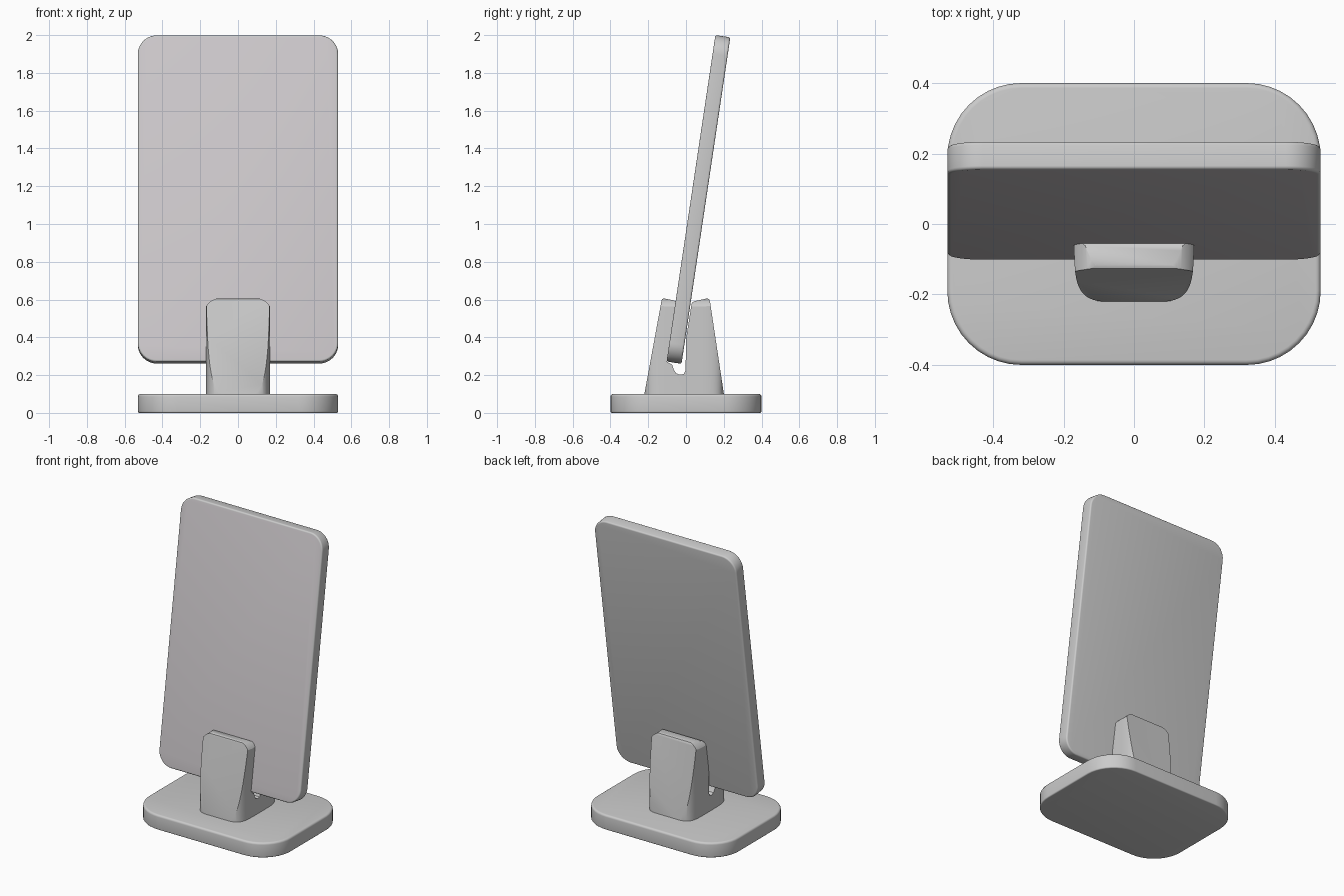
import bpy, bmesh, math

if "Cube" in bpy.data.objects:
    bpy.data.objects.remove(bpy.data.objects["Cube"])


def material(name, rgb):
    m = bpy.data.materials.new(name)
    m.diffuse_color = (*rgb, 1.0)
    m.use_nodes = True
    m.node_tree.nodes["Principled BSDF"].inputs["Base Color"].default_value = m.diffuse_color
    return m


GREY = material("light grey", (0.60, 0.60, 0.60))
SCREEN = material("screen grey", (0.62, 0.59, 0.61))


def finish(name, bm, mats):
    bmesh.ops.recalc_face_normals(bm, faces=bm.faces)
    me = bpy.data.meshes.new(name)
    bm.to_mesh(me)
    bm.free()
    ob = bpy.data.objects.new(name, me)
    bpy.context.collection.objects.link(ob)
    for m in mats:
        me.materials.append(m)
    return ob


def smooth(ob, angle):
    bpy.ops.object.select_all(action='DESELECT')
    ob.select_set(True)
    bpy.context.view_layer.objects.active = ob
    bpy.ops.object.shade_smooth_by_angle(angle=math.radians(angle))


def rounded_rect(hw, hh, r, n=10):
    pts = []
    for q, (sx, sy) in enumerate([(1, 1), (-1, 1), (-1, -1), (1, -1)]):
        for i in range(n + 1):
            a = math.pi / 2 * (q + i / n)
            pts.append((sx * (hw - r) + r * math.cos(a), sy * (hh - r) + r * math.sin(a)))
    return pts


def slab(name, hw, hh, r, z0, z1, bevel_low, bevel_high, mats):
    """Rounded plate with softened rims; a second material goes on the top cap."""
    steps = [i * math.pi / 8 for i in range(5)]
    levels = [(bevel_low * (1 - math.sin(a)), z0 + bevel_low * (1 - math.cos(a))) for a in steps]
    levels += [(bevel_high * (1 - math.sin(a)), z1 - bevel_high * (1 - math.cos(a)))
               for a in reversed(steps)]
    bm = bmesh.new()
    rings = [[bm.verts.new((x, y, z)) for x, y in rounded_rect(hw - d, hh - d, r - d)]
             for d, z in levels]
    n = len(rings[0])
    for a, b in zip(rings, rings[1:]):
        for i in range(n):
            j = (i + 1) % n
            bm.faces.new((a[i], a[j], b[j], b[i]))
    bm.faces.new(rings[0])
    cap = bm.faces.new(rings[-1])
    cap.material_index = len(mats) - 1
    return finish(name, bm, mats)


def prism(name, pts, place, lo, hi):
    """Extrude a 2D outline; place(u, v, w) maps it into space."""
    bm = bmesh.new()
    a = [bm.verts.new(place(u, v, lo)) for u, v in pts]
    b = [bm.verts.new(place(u, v, hi)) for u, v in pts]
    n = len(pts)
    for i in range(n):
        j = (i + 1) % n
        bm.faces.new((a[i], a[j], b[j], b[i]))
    bm.faces.new(a)
    bm.faces.new(b)
    return finish(name, bm, [GREY])


# Base plate
base = slab("base", 0.53, 0.40, 0.21, 0.0, 0.10, 0.008, 0.014, [GREY])
smooth(base, 35)

# Leaning panel with a screen face
panel = slab("panel", 0.53, 0.8737, 0.10, -0.04, 0.04, 0.010, 0.010, [GREY, SCREEN])
panel.location = (0, 0.066, 1.13)
panel.rotation_euler = (math.radians(90 - 8.5), 0, 0)
smooth(panel, 35)

# Holder: side profile with a slot for the panel
profile = [(-0.222, 0.09), (-0.130, 0.592), (-0.127, 0.602), (-0.118, 0.606),
           (-0.062, 0.595), (-0.053, 0.588), (-0.100, 0.270),
           (-0.073, 0.255), (-0.065, 0.230), (-0.052, 0.210), (-0.032, 0.202),
           (-0.012, 0.206), (-0.002, 0.225), (0.0, 0.390),
           (0.030, 0.580), (0.040, 0.590), (0.112, 0.606), (0.122, 0.602),
           (0.127, 0.590), (0.202, 0.09)]
holder = prism("holder", profile, lambda u, v, w: (w, u, v), -0.2, 0.2)

# Cutters: rounded footprint (gives the arched feet) and rounded top corners
foot = []
for i in range(64):
    c, s = math.cos(2 * math.pi * i / 64), math.sin(2 * math.pi * i / 64)
    ry = 0.203 if s > 0 else 0.222
    foot.append((0.17 * math.copysign(abs(c) ** 0.4, c), ry * math.copysign(abs(s) ** 0.4, s)))
cutters = [
    prism("footprint_cutter", foot, lambda u, v, w: (u, v, w), 0.0, 0.8),
    prism("corner_cutter", [(x, z + 0.307) for x, z in rounded_rect(0.18, 0.30, 0.085)],
          lambda u, v, w: (u, w, v), -0.4, 0.4),
]
bpy.ops.object.select_all(action='DESELECT')
bpy.context.view_layer.objects.active = holder
holder.select_set(True)
for c in cutters:
    mod = holder.modifiers.new("trim", 'BOOLEAN')
    mod.operation, mod.solver, mod.object = 'INTERSECT', 'EXACT', c
    bpy.ops.object.modifier_apply(modifier=mod.name)
for c in cutters:
    bpy.data.objects.remove(c)
smooth(holder, 30)
